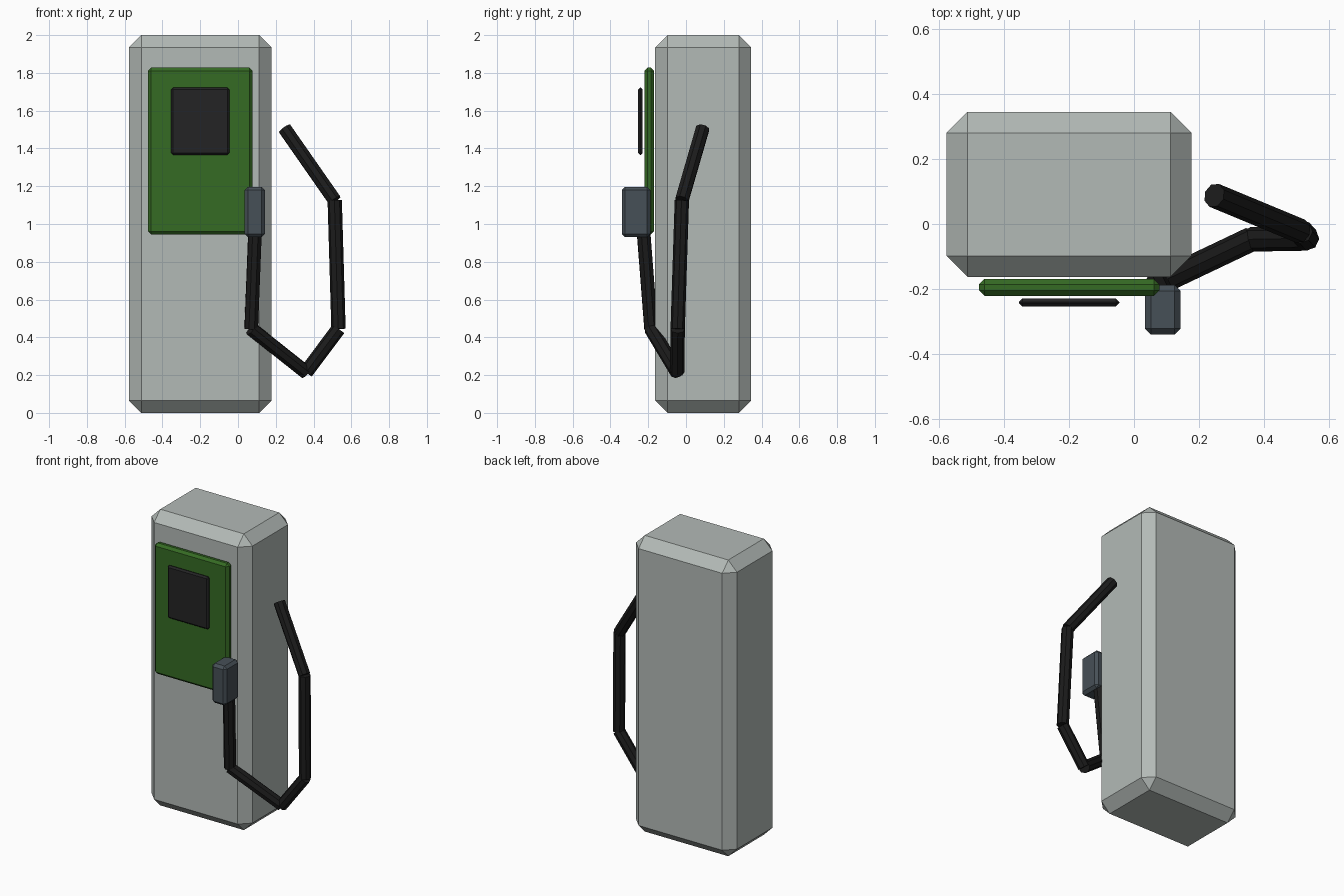
import bpy
from mathutils import Vector

if "Cube" in bpy.data.objects:
    bpy.data.objects.remove(bpy.data.objects["Cube"])


def material(name, rgb):
    m = bpy.data.materials.new(name)
    m.diffuse_color = (*rgb, 1)
    m.use_nodes = True
    m.node_tree.nodes["Principled BSDF"].inputs["Base Color"].default_value = m.diffuse_color
    return m


GREY = material("cabinet_grey", (0.45, 0.49, 0.47))
GREEN = material("panel_green", (0.036, 0.145, 0.017))
SCREEN = material("screen_black", (0.017, 0.017, 0.018))
SLATE = material("plug_slate", (0.062, 0.08, 0.095))
RUBBER = material("cable_black", (0.011, 0.011, 0.011))


def chamfered_box(name, lo, hi, bevel, mat):
    """Box between two corners with single-segment chamfered edges."""
    lo, hi = Vector(lo), Vector(hi)
    bpy.ops.mesh.primitive_cube_add(size=1, location=(lo + hi) / 2)
    ob = bpy.context.object
    ob.name = name
    ob.scale = hi - lo
    bpy.ops.object.transform_apply(location=False, rotation=False, scale=True)
    mod = ob.modifiers.new("chamfer", 'BEVEL')
    mod.width = bevel
    mod.segments = 1
    ob.data.materials.append(mat)
    return ob


def tube(name, a, b, radius, mat):
    """Straight octagonal tube from a to b."""
    a, b = Vector(a), Vector(b)
    d = b - a
    bpy.ops.mesh.primitive_cylinder_add(
        vertices=8, radius=radius, depth=d.length, location=(a + b) / 2,
        rotation=d.to_track_quat('Z', 'Y').to_euler())
    ob = bpy.context.object
    ob.name = name
    ob.data.materials.append(mat)
    return ob


# Cabinet, control panel, display and plug
chamfered_box("cabinet", (-0.577, -0.163, 0), (0.177, 0.345, 2), 0.065, GREY)
chamfered_box("control_panel", (-0.477, -0.221, 0.944), (0.078, -0.169, 1.828), 0.017, GREEN)
chamfered_box("display", (-0.354, -0.254, 1.366), (-0.045, -0.229, 1.722), 0.011, SCREEN)
chamfered_box("charging_plug", (0.034, -0.34, 0.93), (0.143, -0.188, 1.197), 0.018, SLATE)

# Cable hanging from the side and rising to the plug
path = [(0.247, 0.088, 1.505), (0.512, -0.022, 1.125), (0.532, -0.044, 0.445),
        (0.36, -0.047, 0.215), (0.07, -0.185, 0.445), (0.09, -0.225, 0.96)]
for i, (a, b) in enumerate(zip(path, path[1:])):
    tube(f"cable_segment_{i + 1}", a, b, 0.038, RUBBER)
